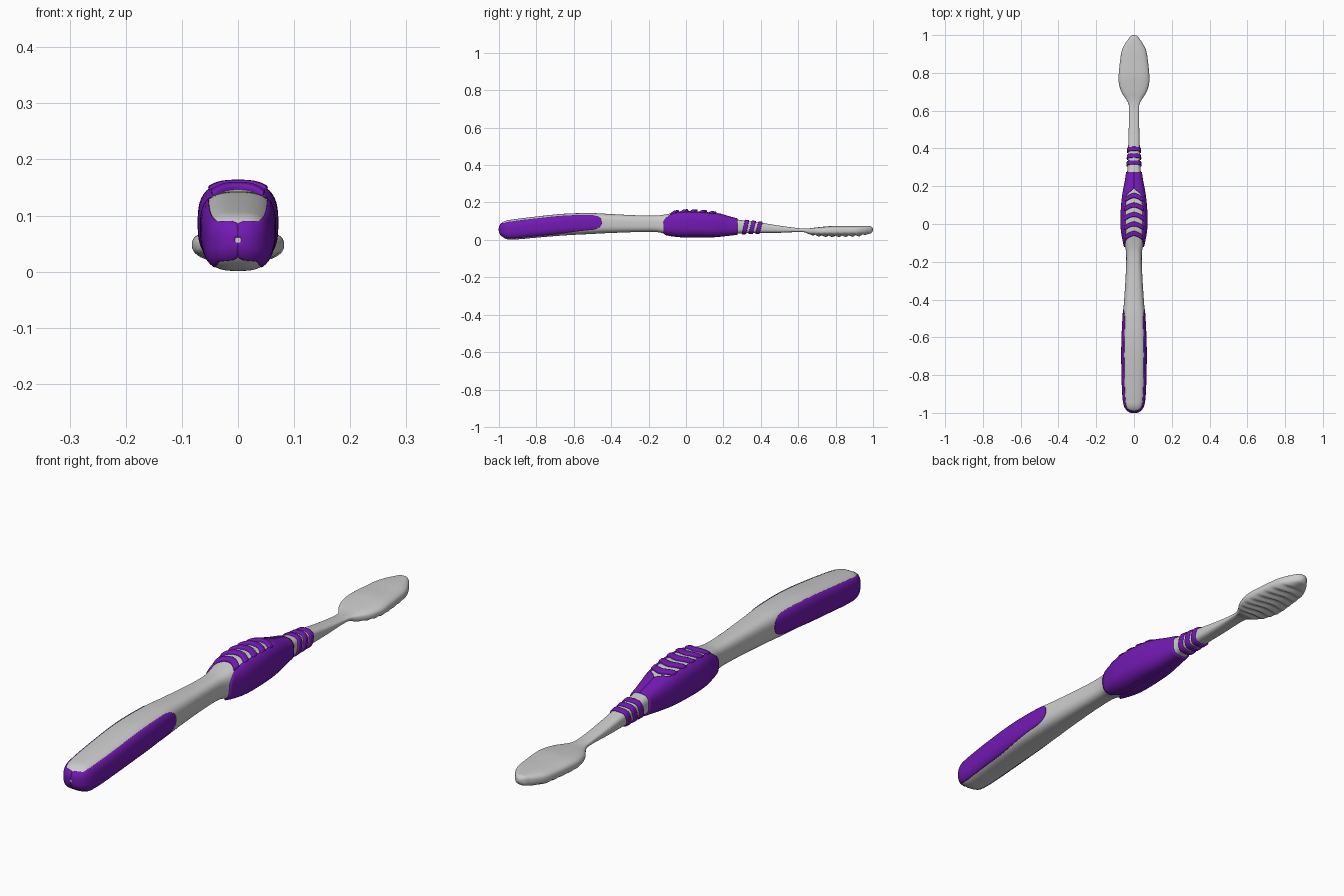
import bpy
import math
from math import cos, sin, pi, radians

if "Cube" in bpy.data.objects:
    bpy.data.objects.remove(bpy.data.objects["Cube"])

# Stations along the brush: y, half width, top z, bottom z
ST = [(-1, .048, .100, .012), (-.95, .056, .106, .002), (-.9, .061, .113, .003),
      (-.8, .065, .125, .012), (-.65, .066, .140, .024), (-.5, .060, .143, .032),
      (-.4, .052, .138, .037), (-.25, .043, .131, .042), (-.15, .042, .131, .041),
      (-.1, .052, .138, .029), (-.03, .064, .152, .020), (.06, .065, .153, .019),
      (.15, .057, .143, .020), (.24, .041, .118, .029), (.29, .035, .106, .035),
      (.4, .031, .092, .037), (.5, .028, .076, .038), (.6, .026, .063, .042),
      (.635, .029, .061, .040), (.66, .042, .062, .030), (.7, .067, .067, .023),
      (.75, .081, .072, .020), (.79, .081, .075, .019), (.86, .074, .075, .020),
      (.92, .064, .075, .022), (.96, .044, .074, .028), (.985, .026, .073, .034),
      (1, .018, .072, .038)]


def slope(i, k):
    a, b = ST[max(i - 1, 0)], ST[min(i + 1, len(ST) - 1)]
    return (b[k] - a[k]) / (b[0] - a[0])


def station(y):
    y = min(max(y, -1), 1)
    i = next(j for j in range(len(ST) - 1) if y <= ST[j + 1][0])
    d = ST[i + 1][0] - ST[i][0]
    t = (y - ST[i][0]) / d
    return [(2*t**3 - 3*t*t + 1) * ST[i][k] + (t**3 - 2*t*t + t) * d * slope(i, k)
            + (3*t*t - 2*t**3) * ST[i + 1][k] + (t**3 - t*t) * d * slope(i + 1, k)
            for k in (1, 2, 3)]


def smooth(t):
    t = min(max(t, 0), 1)
    return t * t * (3 - 2 * t)


def surf(y, a):
    """Point on the brush surface at length y and angle a around it."""
    w, top, bot = station(y)
    e = 1
    if y < -.94:
        e = max(1 - ((-.94 - y) / .06) ** 2.5, 0) ** .4
    elif y > .985:
        e = max(1 - ((y - .985) / .015) ** 2, 0) ** .5
    c, s = cos(a), sin(a)
    r = (abs(c) ** 3 + abs(s) ** 3) ** (-1 / 3) * e
    x = w * r * c
    z = (top + bot) / 2 + (top - bot) / 2 * r * s
    if y > .64 and s < 0:
        # tapered underside with curved cleaning ridges
        x *= 1 - .15 * s * s * smooth((y - .64) / .06)
        fade = smooth((y - .66) / .03) * smooth((.97 - y) / .03)
        z += .004 * fade * s * s * sin((y + 5 * x * x) * 2 * pi / .036)
    return (x, y, z)


def make(name, verts, faces, mat=None):
    me = bpy.data.meshes.new(name)
    me.from_pydata(verts, [], faces)
    me.update()
    ob = bpy.data.objects.new(name, me)
    bpy.context.collection.objects.link(ob)
    if mat:
        me.materials.append(mat)
    bpy.ops.object.select_all(action='DESELECT')
    ob.select_set(True)
    bpy.context.view_layer.objects.active = ob
    return ob


def patch(name, fn, nu, nv, h, bevel=0):
    """Rubber inlay lying on the surface; fn(u, v) gives length and angle."""
    verts = [surf(*fn(i / nu, j / nv)) for i in range(nu + 1) for j in range(nv + 1)]
    n = nv + 1
    faces = [(i*n + j, i*n + j + 1, i*n + n + j + 1, i*n + n + j)
             for i in range(nu) for j in range(nv)]
    ob = make(name, verts, faces, purple)
    m = ob.modifiers.new("thick", 'SOLIDIFY')
    m.thickness, m.offset = 2 * h, 0
    if bevel:
        b = ob.modifiers.new("round", 'BEVEL')
        b.width, b.segments, b.limit_method, b.angle_limit = bevel, 2, 'ANGLE', radians(60)
    bpy.ops.object.shade_smooth_by_angle(angle=radians(50))


purple = bpy.data.materials.new("purple_rubber")
purple.diffuse_color = (.17, .01, .45, 1)
purple.use_nodes = True
purple.node_tree.nodes["Principled BSDF"].inputs["Base Color"].default_value = purple.diffuse_color

# Grey body: handle, neck and head in one loft
N = 56
ys = [-.94 - .0599 * sin(pi / 2 * i / 14) for i in range(14, 0, -1)]
ys += [-.94 + 1.56 * i / 160 for i in range(160)]
ys += [.62 + .365 * i / 90 for i in range(91)]
ys += [.985 + .01499 * sin(pi / 2 * i / 8) for i in range(1, 9)]
verts = [surf(y, 2 * pi * j / N) for y in ys for j in range(N)]
faces = [(i*N + j, i*N + N + j, i*N + N + (j + 1) % N, i*N + (j + 1) % N)
         for i in range(len(ys) - 1) for j in range(N)]
last = (len(ys) - 1) * N
faces += [tuple(range(N)), tuple(range(last + N - 1, last - 1, -1))]
make("brush_body", verts, faces)
bpy.ops.object.shade_smooth_by_angle(angle=radians(50))


def mirrored(a, right):
    return a if right else pi - a


for right in (True, False):
    side = "right" if right else "left"

    # Handle side panel, meeting its twin around the butt end
    def panel(u, v):
        y = -.9999 + .5499 * (1 - cos(pi * u)) / 2
        end = smooth((-.978 - y) / .014)
        hi = 46 + 44 * end
        lo = -50 + 16 * smooth((y + .75) / .25) - 40 * end
        t = max(0, (y + .53) / .08)
        c = max(1 - t ** 2.5, .0005) ** .4
        mid = (hi + lo) / 2
        return y, mirrored(radians(mid + (hi - lo) * c * (v - .5)), right)
    patch("handle_panel_" + side, panel, 60, 16, .0015)

    # Grip half, open on top, closing toward the neck
    def grip(u, v):
        start = -.12 + .05 * abs(2 * v - 1) ** 4
        y = start + (.275 - start) * u
        hi = 52 + 38 * smooth((y - .15) / .045)
        return y, mirrored(radians(-90 + (hi + 90) * v), right)
    patch("grip_" + side, grip, 50, 24, .006)

# Arched bars across the top of the grip
for k in range(5):
    def bar(u, v):
        a = radians(48 + 84 * v)
        return -.05 + .05 * k + .025 * (u - .5) - .05 * cos(a) ** 2, a
    patch("grip_bar_%d" % (k + 1), bar, 4, 18, .010, .006)

# Rings around the neck
for k in range(3):
    def ring(u, v):
        a = 2 * pi * v - pi / 2
        return .318 + .036 * k + .022 * (u - .5) + .008 * sin(a), a
    patch("neck_ring_%d" % (k + 1), ring, 3, 40, .006, .003)
